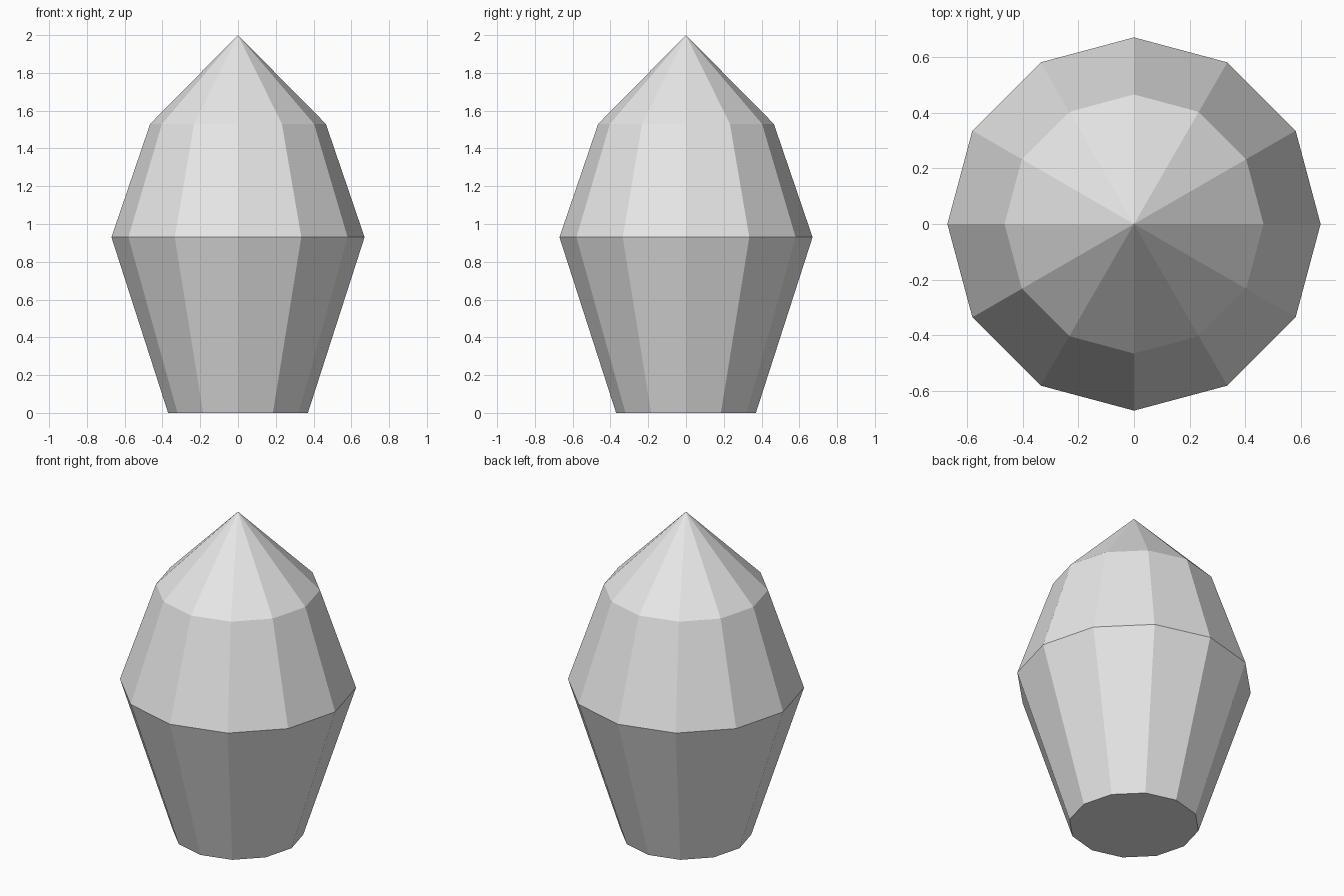
import bpy
import bmesh
from math import cos, sin, tau

cube = bpy.data.objects.get("Cube")
if cube:
    bpy.data.objects.remove(cube, do_unlink=True)

# Single pale grey colour
grey = bpy.data.materials.new("pale_grey")
grey.use_nodes = True
colour = (0.8, 0.8, 0.8, 1)
grey.diffuse_color = colour
grey.node_tree.nodes["Principled BSDF"].inputs["Base Color"].default_value = colour

SIDES = 12
PROFILE = [(0.37, 0), (0.67, 0.93), (0.465, 1.53)]  # radius, height
TIP_HEIGHT = 2

bm = bmesh.new()


def ring(radius, z):
    return [bm.verts.new((radius * cos(tau * i / SIDES), radius * sin(tau * i / SIDES), z))
            for i in range(SIDES)]


rings = [ring(r, z) for r, z in PROFILE]
tip = bm.verts.new((0, 0, TIP_HEIGHT))

# Flat base
bm.faces.new(reversed(rings[0]))

# Tapered walls and pointed top
for i in range(SIDES):
    j = (i + 1) % SIDES
    for low, high in zip(rings, rings[1:]):
        bm.faces.new((low[i], low[j], high[j], high[i]))
    bm.faces.new((rings[-1][i], rings[-1][j], tip))

mesh = bpy.data.meshes.new("faceted_body")
bm.to_mesh(mesh)
bm.free()
mesh.materials.append(grey)
body = bpy.data.objects.new("faceted_body", mesh)
bpy.context.collection.objects.link(body)
